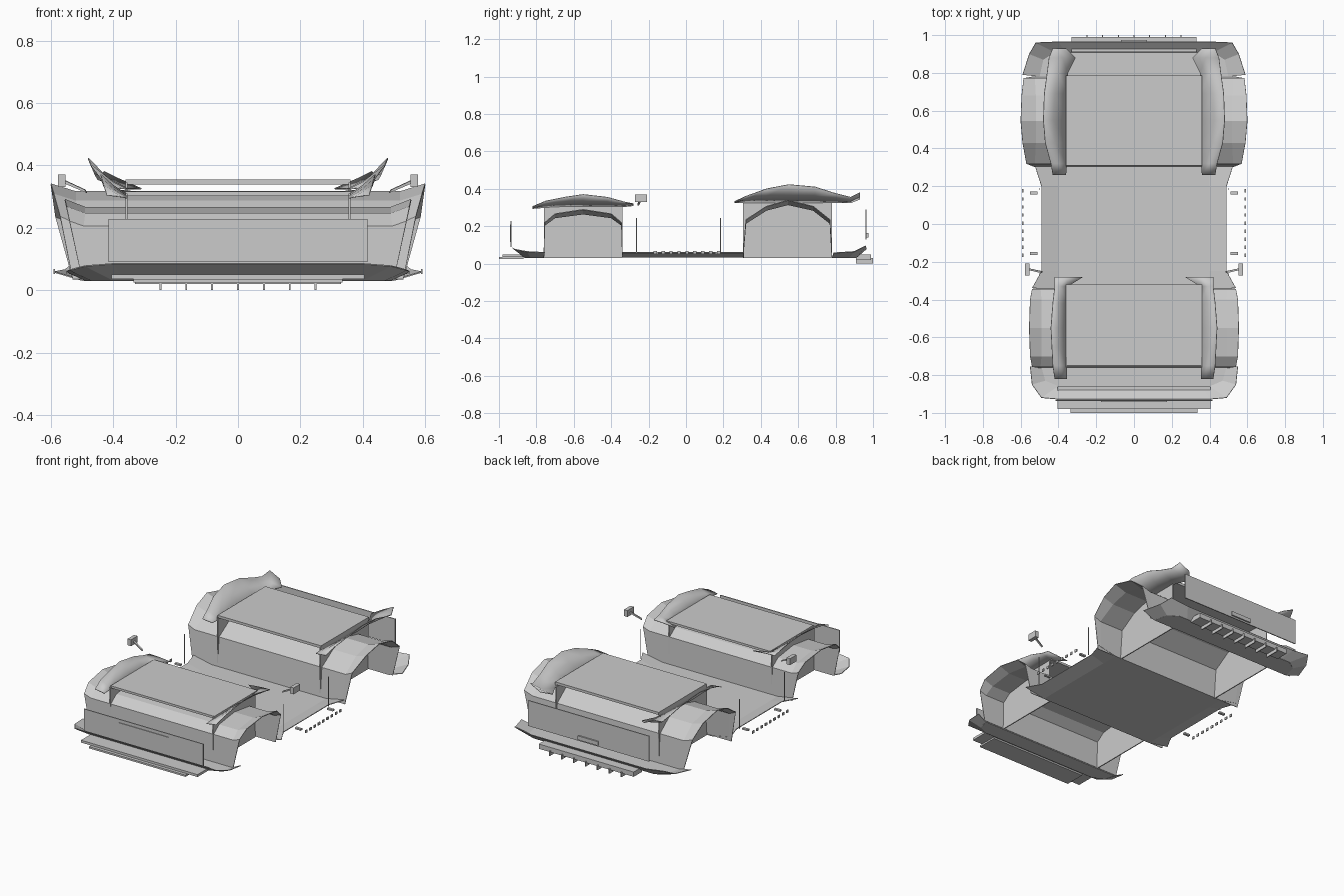
import bpy


def mesh(name, verts, faces, smooth=False):
    me = bpy.data.meshes.new(name)
    me.from_pydata(verts, [], faces)
    me.update()
    for p in me.polygons:
        p.use_smooth = smooth
    ob = bpy.data.objects.new(name, me)
    bpy.context.collection.objects.link(ob)
    return ob


def thicken(ob, t):
    m = ob.modifiers.new("thickness", "SOLIDIFY")
    m.thickness, m.offset = t, 0


def loft(name, rows, t=0.004, smooth=False):
    n = len(rows[0])
    verts = [v for r in rows for v in r]
    faces = [(i * n + j, i * n + j + 1, (i + 1) * n + j + 1, (i + 1) * n + j)
             for i in range(len(rows) - 1) for j in range(n - 1)]
    ob = mesh(name, verts, faces, smooth)
    thicken(ob, t)
    return ob


def box(name, x0, x1, y0, y1, z0, z1):
    v = [(x, y, z) for x in (x0, x1) for y in (y0, y1) for z in (z0, z1)]
    return mesh(name, v, [(0, 1, 3, 2), (4, 6, 7, 5), (0, 4, 5, 1),
                          (2, 3, 7, 6), (0, 2, 6, 4), (1, 5, 7, 3)])


def flip(rows, s):
    return [[(s * x, y, z) for x, y, z in r] for r in rows]


def arch(name, ys, zs, inner_x, lip_x, dz):
    # full-width arched tunnel whose ends flare outward and upward
    inner = list(zip(inner_x, ys, zs))
    lip = [(lx, y, z + d) for lx, y, z, d in zip(lip_x, ys, zs, dz)]
    loft(name, flip([lip], -1) + flip([inner], -1) + [inner, lip])


# floor pan with upturned sills
rows = []
for y, w in ((-0.34, 0.54), (-0.25, 0.49), (0.2, 0.49), (0.31, 0.525)):
    rows.append([(-w, y, 0.06), (-0.4, y, 0.035), (0.4, y, 0.035), (w, y, 0.06)])
loft("floor_pan", rows)

# wheel arch tunnels
arch("front_arch", [-.76, -.755, -.70, -.55, -.40, -.345, -.34],
     [.035, .205, .245, .265, .245, .205, .035],
     [.49, .495, .49, .49, .49, .495, .49],
     [.50, .54, .55, .555, .55, .54, .50], [0, .015, .022, .025, .022, .015, 0])
arch("rear_arch", [.305, .32, .43, .545, .68, .77, .78],
     [.035, .215, .285, .315, .285, .215, .035],
     [.51, .525, .52, .52, .52, .525, .51],
     [.53, .57, .59, .60, .595, .585, .53], [0, .02, .022, .025, .022, .02, 0])

# hood and trunk lids
box("hood_lid", -.36, .36, -.75, -.32, .302, .316)
box("trunk_lid", -.36, .36, .31, .785, .338, .354)

# fins: (y, inner x, mid x, outer x, inner z, mid z, outer z)
front_fin = [(-0.82, .355, .38, .42, .295, .30, .305), (-0.75, .355, .39, .43, .30, .315, .335),
             (-0.65, .355, .40, .435, .305, .33, .355), (-0.55, .355, .40, .44, .305, .335, .37),
             (-0.42, .355, .40, .43, .305, .33, .355), (-0.33, .35, .39, .42, .305, .32, .33),
             (-0.28, .27, .36, .42, .31, .318, .32)]
rear_fin = [(0.26, .36, .40, .43, .325, .328, .332), (0.32, .355, .40, .44, .325, .345, .36),
            (0.43, .355, .42, .47, .325, .36, .40), (0.55, .355, .43, .48, .325, .365, .423),
            (0.69, .355, .42, .475, .325, .36, .41), (0.80, .35, .40, .46, .325, .345, .375),
            (0.88, .31, .38, .45, .325, .335, .355), (0.93, .36, .39, .43, .345, .36, .38)]

for s, side in ((1, "right"), (-1, "left")):
    for tag, fin in (("front", front_fin), ("rear", rear_fin)):
        rows = [[(f[1], f[0], f[4]), (f[2], f[0], f[5]), (f[3], f[0], f[6])] for f in fin]
        loft(f"{tag}_fin_{side}", flip(rows, s), 0.004, True)

    # inner side plates closing each tunnel and carrying the lids
    box(f"front_side_plate_{side}", s * .354, s * .36, -.76, -.34, .03, .31)
    box(f"rear_side_plate_{side}", s * .354, s * .36, .305, .78, .03, .345)

    # door edge strips
    for y in (-0.265, 0.185):
        box(f"door_strip_{side}", s * .498, s * .502, y - .002, y + .002, .06, .245)

    # side rail of small blocks with two brackets
    for i in range(9):
        y = -0.165 + i * 0.0425
        box(f"side_rail_block_{side}", s * .586, s * .592, y - .009, y + .009, .052, .068)
    for y in (-0.155, 0.163):
        box(f"rail_bracket_{side}", s * .51, s * .55, y - .008, y + .008, .052, .062)

    # mirrors
    box(f"mirror_{side}", s * .553, s * .577, -.272, -.208, .33, .37)
    arm = [[(.485, -.255, .312), (.49, -.255, .322)], [(.555, -.24, .342), (.555, -.24, .352)]]
    loft(f"mirror_arm_{side}", flip(arm, s), 0.01)


def bumper(name, inner, outer):
    def full(p):
        return p + [(-x, y, z) for x, y, z in reversed(p)]
    loft(name, [full(inner), full(outer)])
    f = full(inner)
    thicken(mesh(name + "_pan", f, [tuple(range(len(f)))]), 0.004)


# bumpers with upswept edges
bumper("front_bumper", [(.49, -.76, .032), (.47, -.83, .032), (.40, -.86, .032), (.36, -.86, .032)],
       [(.55, -.755, .06), (.54, -.85, .065), (.49, -.92, .078), (.44, -.925, .098), (.38, -.93, .078)][:3]
       + [(.40, -.928, .085)])
bumper("rear_bumper", [(.50, .78, .032), (.48, .87, .032), (.42, .91, .032), (.36, .91, .032)],
       [(.59, .79, .058), (.555, .90, .065), (.52, .96, .095), (.40, .965, .08)])

# nose and tail panels with plates
box("nose_panel", -.415, .415, -.938, -.932, .09, .228)
box("nose_plate", -.175, .175, -.942, -.938, .115, .208)
box("tail_panel", -.42, .42, .960, .966, .13, .29)
box("tail_plate", -.07, .07, .966, .975, .14, .165)

# splitter and diffuser
box("splitter", -.405, .405, -.98, -.86, .035, .05)
box("splitter_lip", -.335, .335, -1.0, -.87, .025, .036)
box("diffuser", -.33, .33, .91, .99, .02, .05)
for i in range(-3, 4):
    box("diffuser_fin", i * .083 - .003, i * .083 + .003, .91, 1.0, 0, .03)
